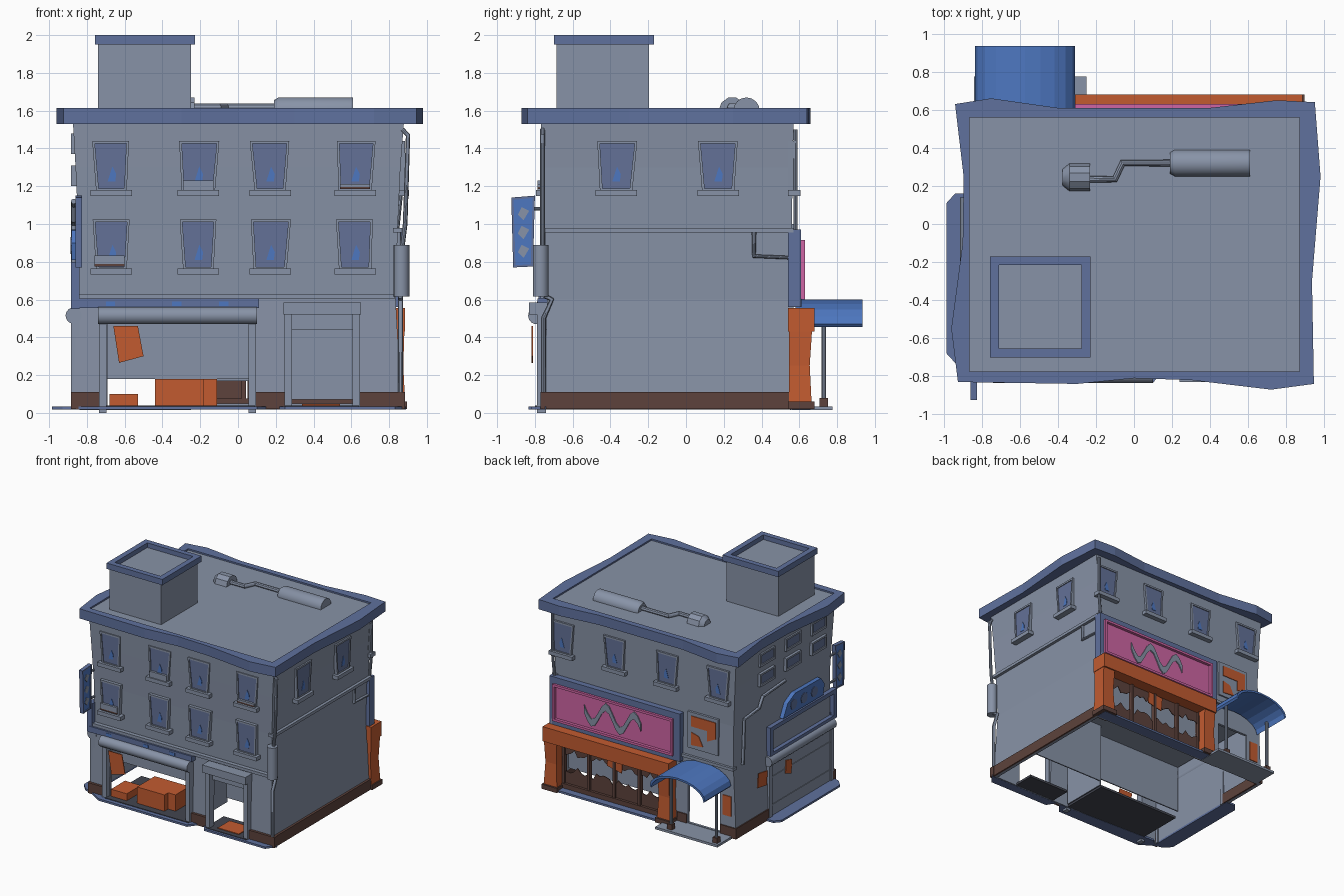
import bpy, bmesh, math, random

if "Cube" in bpy.data.objects:
    bpy.data.objects.remove(bpy.data.objects["Cube"])
random.seed(4)

COL = {"grey": (.245, .29, .385), "slate": (.115, .165, .34), "blue": (.075, .185, .53), "orange": (.54, .105, .03),
       "pink": (.62, .13, .37), "brown": (.11, .055, .045), "dark": (.055, .06, .08), "glass": (.125, .165, .31)}
MAT = {}
for n, c in COL.items():
    MAT[n] = bpy.data.materials.new(n)
    MAT[n].diffuse_color = (*c, 1)

# Map wall coordinates (u along wall, v up, d outward) to the world
MAP = {"front": lambda u, v, d: (u, -.75 - d, v), "back": lambda u, v, d: (u, .56 + d, v),
       "right": lambda u, v, d: (.86 + d, u, v), "left": lambda u, v, d: (-.86 - d, u, v),
       "top": lambda u, v, d: (u, v, d)}

def finish(name, bm, mat):
    bmesh.ops.recalc_face_normals(bm, faces=bm.faces)
    me = bpy.data.meshes.new(name)
    bm.to_mesh(me)
    bm.free()
    ob = bpy.data.objects.new(name, me)
    bpy.context.collection.objects.link(ob)
    me.materials.append(MAT[mat])
    return ob

def prism(name, side, poly, d0, d1, mat):
    bm = bmesh.new()
    a, b = [[bm.verts.new(MAP[side](u, v, d)) for u, v in poly] for d in (d0, d1)]
    n = len(poly)
    bm.faces.new(a)
    bm.faces.new(b)
    for i in range(n):
        j = (i + 1) % n
        bm.faces.new((a[i], a[j], b[j], b[i]))
    return finish(name, bm, mat)

def ring(name, side, outer, inner, d0, d1, mat):
    bm = bmesh.new()
    L = [[bm.verts.new(MAP[side](u, v, d)) for u, v in p]
         for p, d in ((outer, d0), (outer, d1), (inner, d1), (inner, d0))]
    n = len(outer)
    for k in range(4):
        for i in range(n):
            j = (i + 1) % n
            bm.faces.new((L[k][i], L[k][j], L[(k + 1) % 4][j], L[(k + 1) % 4][i]))
    return finish(name, bm, mat)

def rect(u0, u1, v0, v1):
    return [(u0, v0), (u1, v0), (u1, v1), (u0, v1)]

def box(name, x0, x1, y0, y1, z0, z1, mat):
    return prism(name, "top", rect(x0, x1, y0, y1), z0, z1, mat)

def pipe(name, pts, r, mat="grey", res=3):
    cu = bpy.data.curves.new(name, "CURVE")
    cu.dimensions, cu.bevel_depth, cu.bevel_resolution, cu.use_fill_caps = "3D", r, res, True
    sp = cu.splines.new("POLY")
    sp.points.add(len(pts) - 1)
    for p, q in zip(sp.points, pts):
        p.co = (*q[:3], 1)
        p.radius = q[3] if len(q) > 3 else 1
    ob = bpy.data.objects.new(name, cu)
    bpy.context.collection.objects.link(ob)
    cu.materials.append(MAT[mat])
    bpy.ops.object.select_all(action="DESELECT")
    ob.select_set(True)
    bpy.context.view_layer.objects.active = ob
    bpy.ops.object.convert(target="MESH")
    bpy.ops.object.shade_smooth_by_angle()

def ragged(name, side, u0, u1, base, v, d, mat):
    pts = [(u0, base)] + [(u0 + (u1 - u0) * i / 7, v + random.uniform(-.03, .03)) for i in range(8)] + [(u1, base)]
    prism(name, side, pts, d, d + .006, mat)

# Hollow wall shell, slightly pinched at the middle
bm = bmesh.new()
rings = []
for z, x0, x1, y0, y1 in ((.02, -.875, .865, -.75, .57), (.6, -.85, .835, -.735, .57), (.97, -.845, .845, -.745, .56),
                          (1.3, -.86, .86, -.76, .565), (1.56, -.875, .88, -.77, .57)):
    rings.append([bm.verts.new((x, y, z)) for x, y in rect(x0, x1, y0, y1)])
for a, b in zip(rings, rings[1:]):
    for i in range(4):
        bm.faces.new((a[i], a[(i + 1) % 4], b[(i + 1) % 4], b[i]))
shell = finish("walls", bm, "grey")
bpy.context.view_layer.objects.active = shell
m = shell.modifiers.new("thick", "SOLIDIFY")
m.thickness = .03
bpy.ops.object.modifier_apply(modifier="thick")
# Shop and door openings
for o in ((-.69, .06, -.9, -.6, .03, .48), (.28, .61, -.9, -.6, .03, .5),
          (-.24, .76, .4, .8, .05, .45), (-.72, -.42, .4, .8, .04, .42)):
    cut = box("cutter", *o, "grey")
    cut.hide_render = True
    m = shell.modifiers.new("cut", "BOOLEAN")
    m.operation, m.object = "DIFFERENCE", cut
    bpy.ops.object.modifier_apply(modifier="cut")
    bpy.data.objects.remove(cut)
# Interior: ceiling, partitions, floors
box("shop_ceiling", -.82, .8, -.71, .54, .59, .6, "grey")
box("stall_back_wall", -.82, .1, -.43, -.42, .18, .59, "grey")
box("entry_back_wall", .1, .8, -.31, -.3, .07, .59, "grey")
box("stall_side_wall", .1, .11, -.71, -.3, .03, .59, "grey")
box("shop_glazing", -.24, .76, .5, .51, .17, .59, "grey")
box("stall_floor", -.7, .09, -.8, -.31, .02, .04, "dark")
box("entry_floor", .25, .64, -.8, -.55, .02, .04, "dark")

# Wavy cornice with a sunken flat roof
OUT = [(-.94, .63), (-.75, .66), (-.4, .61), (.4, .61), (.75, .65), (.95, .64), (.98, .25), (.935, -.3), (.945, -.84),
       (.72, -.87), (.3, -.82), (0, -.81), (-.3, -.84), (-.925, -.83), (-.96, -.55), (-.9, -.1), (-.895, .25)]
INN = [(max(-.865, min(.87, x)), max(-.775, min(.56, y))) for x, y in OUT]
ring("cornice", "top", OUT, INN, 1.53, 1.613, "slate")
box("roof", -.87, .875, -.78, .565, 1.57, 1.6, "grey")
# Rooftop tower and cap
box("roof_tower", -.74, -.25, -.685, -.195, 1.59, 1.96, "grey")
ring("tower_cap", "top", rect(-.757, -.228, -.7, -.17), rect(-.71, -.275, -.655, -.215), 1.95, 2.0, "slate")
# Roof ducts with rounded ends
pipe("roof_duct", [(.19, .32, 1.6, .8), (.215, .32, 1.6), (.61, .32, 1.6)], .07, res=6)
pipe("roof_pipe", [(-.25, .235, 1.62), (-.1, .235, 1.62), (-.06, .32, 1.62), (.2, .32, 1.62)], .018)
pipe("roof_vent", [(-.375, .245, 1.6, .6), (-.34, .245, 1.6), (-.23, .245, 1.6)], .072, res=3)

# Sash windows with sloping frames, sills and reflection marks
def window(side, u, v):
    t, b, s = random.uniform(.095, .107), random.uniform(.08, .09), random.uniform(-.008, .008)
    o = [(u - b, v), (u + b, v), (u + t + s, v + .265), (u - t + s, v + .265)]
    i = [(u - b + .014, v + .012), (u + b - .014, v + .012), (u + t + s - .014, v + .25), (u - t + s + .014, v + .25)]
    ring("window_frame", side, o, i, -.02, .024, "grey")
    prism("window_glass", side, i, -.02, .016, "glass")
    prism("window_sill", side, rect(u - .11, u + .11, v - .028, v + .005), -.02, .045, "grey")
    prism("window_mark", side, [(u - .02, v + .05), (u + .02, v + .05), (u + .025, v + .09), (u + .005, v + .13)], .016, .019, "blue")

for v in (.76, 1.175):
    for u in (-.67, -.21, .17, .62):
        window("front", u, v)
for u in (-.71, -.22, .27, .77):
    window("back", u, 1.175)
for u in (-.37, .17):
    window("right", u, 1.175)
# Small boxes on some front sills
for u, v in ((-.68, .775), (.62, 1.185)):
    prism("sill_plank", "front", rect(u - .08, u + .08, v, v + .012), .016, .035, "brown")
for u, v, h in ((-.21, 1.18, .05), (-.68, .787, .045), (.62, 1.197, .015)):
    prism("sill_box", "front", rect(u - .08, u + .08, v, v + h), .016, .035, "grey")
# Small wide windows on the left wall
for u in (.15, -.2, -.55):
    for v in (1.2, 1.37):
        ring("small_window_frame", "left", rect(u - .1, u + .1, v, v + .11), rect(u - .085, u + .085, v + .02, v + .095), -.02, .024, "grey")
        prism("small_window_glass", "left", rect(u - .085, u + .085, v + .02, v + .095), -.02, .016, "glass")

# String courses and brown base strips
prism("front_ledge", "front", rect(-.84, .83, .605, .63), -.03, .02, "grey")
prism("right_ledge", "right", rect(-.76, .57, .955, .98), -.04, .01, "grey")
prism("back_ledge", "back", rect(-.86, -.36, .6, .625), -.02, .03, "grey")
for side, a, b in (("front", -.885, -.71), ("front", .08, .26), ("front", .64, .885), ("right", -.76, .57),
                   ("left", .12, .58), ("left", -.76, -.72), ("back", -.88, -.73), ("back", -.41, -.32)):
    prism("base_strip", side, rect(a, b, .02, .11), -.02, .02, "brown")
# Pavement plates
prism("stall_plate", "top", [(-.86, -.76), (-.74, -.835), (.1, -.835), (.17, -.74), (-.8, -.7)], .018, .035, "slate")
prism("entry_plate", "top", [(.2, -.74), (.25, -.82), (.83, -.82), (.89, -.74)], .018, .035, "slate")
prism("left_plate", "top", [(-.85, -.76), (-.93, -.74), (-.985, -.68), (-.985, .11), (-.94, .16), (-.85, .16)], .018, .035, "slate")
box("back_plate", -.3, .86, .56, .66, .018, .035, "slate")

# Front stall: sign strip, roller, posts, crates, notice
prism("stall_sign", "front", rect(-.86, .11, .555, .605), -.02, .035, "slate")
for u in (-.7, -.35, -.1):
    prism("stall_sign_patch", "front", rect(u, u + .05, .567, .59), .035, .038, "blue")
pipe("stall_roller", [(-.74, -.79, .515), (.1, -.79, .515)], .046, res=5)
for u in (-.715, .075):
    box("stall_post", u - .02, u + .02, -.79, -.74, 0, .5, "grey")
box("large_crate", -.44, -.18, -.74, -.5, .04, .18, "orange")
prism("leaning_crate", "front", rect(-.18, -.11, .04, .18), -.25, -.06, "orange")
box("small_crate", -.68, -.53, -.75, -.56, .04, .1, "orange")
prism("hanging_notice", "front", [(-.63, .265), (-.5, .3), (-.53, .46), (-.66, .46)], .06, .067, "orange")
# Front entry: canopy, frame, header
box("entry_canopy", .24, .65, -.83, -.73, .52, .585, "grey")
for u in (.265, .625):
    box("entry_post", u - .02, u + .02, -.79, -.74, .02, .53, "grey")
box("entry_header", .28, .61, -.75, -.73, .44, .52, "grey")
box("door_mat", .34, .54, -.76, -.6, .04, .046, "orange")

# Left shop: framed band, roller, plain shutter
ring("left_shop_frame", "left", rect(-.78, .12, .55, .8), rect(-.74, .08, .58, .765), -.02, .025, "slate")
pipe("left_roller", [(-.87, -.74, .515), (-.87, .14, .515)], .043, res=5)
prism("left_shutter", "left", rect(-.7, .1, .03, .5), -.01, .015, "grey")
for v in (.12, .36):
    prism("shutter_rib", "left", rect(-.7, .1, v, v + .012), .01, .02, "grey")
for u in (-.72, .11):
    prism("left_post", "left", rect(u - .02, u + .02, .02, .5), -.02, .025, "grey")
prism("left_notice_a", "left", [(.15, .32), (.27, .34), (.26, .46), (.14, .44)], .005, .012, "orange")
prism("left_notice_b", "left", [(-.17, .3), (-.09, .33), (-.1, .44), (-.18, .42)], .015, .022, "orange")
# Rounded blue sign with round panels
prism("left_sign", "left", [(-.06, .81), (-.6, .81), (-.62, .9), (-.57, .965), (-.22, .97), (-.12, .92)], -.02, .022, "blue")
for u in (-.2, -.34, -.48):
    prism("left_sign_panel", "left", [(u + .045 * math.cos(k * .785), .885 + .045 * math.sin(k * .785)) for k in range(8)], .022, .026, "slate")
# Projecting blade sign
blade = lambda g: [(-.925 + g, 1.14 - g), (-.8 - g, 1.15 - g), (-.81 - g, .775 + g), (-.915 + g, .77 + g)]
prism("blade_sign", "left", blade(.012), -.028, -.006, "blue")
ring("blade_frame", "left", blade(0), blade(.012), -.034, 0, "slate")
for v in (.85, .95, 1.05):
    prism("blade_mark", "left", [(-.89, v), (-.86, v - .03), (-.83, v + .02), (-.87, v + .04)], -.031, -.003, "grey")
for v in (.85, 1.08):
    pipe("blade_bracket", [(-.845, -.81, v), (-.845, -.74, v)], .01)

# Back shop: orange surround with flared pillars
for a, b in ((.76, .885), (-.31, -.19)):
    bm = bmesh.new()
    lo, mid, hi = [[bm.verts.new((x, y, z)) for x, y in rect(a - g, b + g, .545, yy)]
                   for z, g, yy in ((.05, 0, .665), (.25, -.01, .655), (.555, .0, .675))]
    for p, q in ((lo, mid), (mid, hi)):
        for i in range(4):
            bm.faces.new((p[i], p[(i + 1) % 4], q[(i + 1) % 4], q[i]))
    bm.faces.new(lo)
    bm.faces.new(hi)
    finish("shop_pillar", bm, "orange")
    ring("pillar_foot", "top", rect(a - .01, b + .01, .54, .68), rect(a + .03, b - .03, .58, .64), .02, .06, "brown")
box("shop_beam", -.31, .885, .54, .68, .43, .555, "orange")
# Back shop window: mullions and ragged grime
for u in (-.2, .03, .27, .51, .75):
    prism("mullion", "back", rect(u - .012, u + .012, .05, .45), .0, .035, "brown")
prism("window_kerb", "back", rect(-.24, .76, .03, .075), .0, .04, "brown")
for k in range(4):
    u = -.19 + k * .24
    ragged("lower_grime", "back", u, u + .22, .06, .2, .012, "brown")
    ragged("upper_grime", "back", u, u + .22, .44, .34, .012, "brown")
prism("shop_notice", "back", [(.2, .3), (.34, .33), (.33, .43), (.19, .42)], .02, .027, "orange")
# Pink fascia sign in a slate frame with a wave ornament
ring("fascia_frame", "back", rect(-.37, .87, .56, .97), rect(-.31, .83, .6, .915), -.02, .05, "slate")
prism("fascia_panel", "back", rect(-.31, .83, .6, .915), -.02, .045, "pink")
ring("fascia_trim", "back", rect(-.31, .83, .6, .915), rect(-.29, .81, .62, .895), .04, .07, "pink")
wave = [(0 + .54 * k / 16, .757 + .085 * math.sin(k * .8)) for k in range(17)]
prism("fascia_wave", "back", [(u, v + .032) for u, v in wave] + [(u, v - .032) for u, v in wave[::-1]], .045, .054, "grey")
# Framed wall poster
prism("poster_board", "back", rect(-.71, -.42, .69, 1.0), -.01, .02, "grey")
prism("poster_patch_a", "back", [(-.69, .83), (-.61, .79), (-.61, .88), (-.46, .88), (-.46, .97), (-.69, .97)], .02, .026, "orange")
prism("poster_patch_b", "back", [(-.57, .73), (-.46, .72), (-.46, .83), (-.53, .81)], .02, .026, "orange")
prism("door_notice", "back", rect(-.83, -.75, .2, .37), .01, .018, "orange")

# Arched awning, posts and step
arc = [(-.572 + .262 * math.cos(math.pi * k / 10), .47 + .13 * math.sin(math.pi * k / 10)) for k in range(11)]
prism("awning", "back", arc + [(u * .95 - .029, v - .016) for u, v in arc[::-1]], .02, .375, "blue")
for u in (-.8, -.37):
    pipe("awning_post", [(u, .73, .02), (u, .73, .5)], .013)
    box("post_foot", u - .022, u + .022, .708, .752, .02, .08, "brown")
box("back_step", -.84, -.25, .55, .775, .015, .035, "grey")

# Pipes and tank
pipe("tank", [(.865, -.77, .615), (.865, -.77, .89)], .042, res=5)
pipe("tank_pipe", [(.87, -.76, 1.5), (.9, -.76, 1.47), (.885, -.76, 1.0), (.87, -.76, .88)], .013)
pipe("drain_pipe", [(.86, -.75, .62), (.86, -.71, .6), (.86, -.755, .5), (.86, -.755, .02)], .014)
pipe("right_pipe", [(.85, .36, .96), (.85, .36, .83), (.85, .59, .82), (.85, .6, .56)], .013)
pipe("left_pipe", [(-.87, -.1, 1.12), (-.87, .2, 1.1), (-.87, .25, 1.02), (-.87, .45, 1.0), (-.87, .47, .62)], .014)
pipe("back_corner_pipe", [(.86, .58, 1.5), (.86, .58, 1.15), (.84, .58, .95)], .012)

for m in bpy.data.materials:
    if m.users and not m.is_grease_pencil:
        m.use_nodes = True
        m.node_tree.nodes["Principled BSDF"].inputs["Base Color"].default_value = m.diffuse_color
